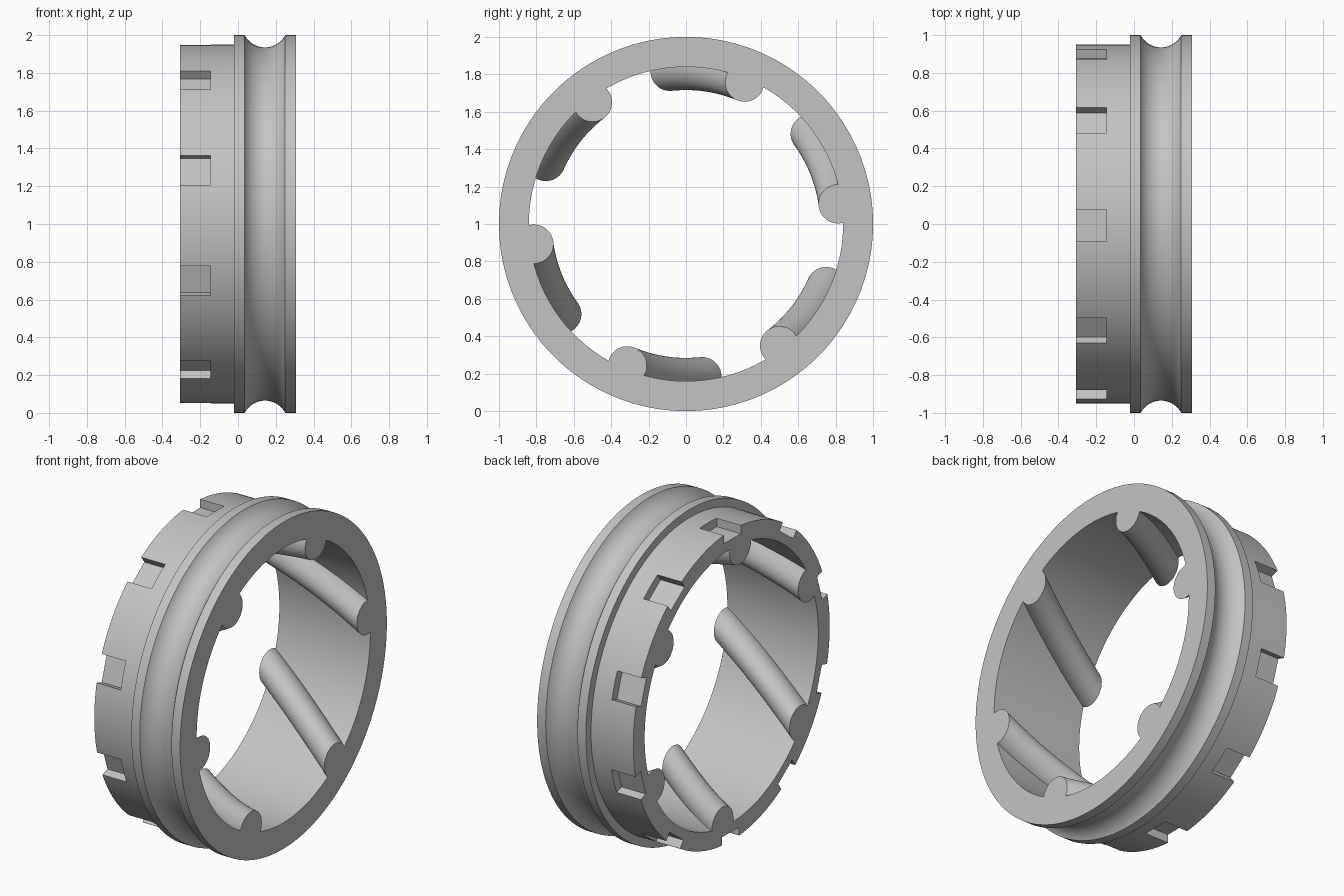
import bpy, bmesh
from math import sin, cos, pi, radians, sqrt, atan2, hypot
from mathutils import Matrix

cube = bpy.data.objects.get("Cube")
if cube:
    bpy.data.objects.remove(cube, do_unlink=True)

X0, X1 = -0.308, 0.308        # axial ends of the ring
BORE, COLLAR, FLANGE = 0.84, 0.95, 1.0
SEGMENTS = 180

grey = bpy.data.materials.new("plain_grey")
grey.use_nodes = True
colour = (0.55, 0.55, 0.55, 1)
grey.diffuse_color = colour
grey.node_tree.nodes["Principled BSDF"].inputs["Base Color"].default_value = colour


def make_object(name, bm):
    bmesh.ops.recalc_face_normals(bm, faces=bm.faces)
    mesh = bpy.data.meshes.new(name)
    bm.to_mesh(mesh)
    bm.free()
    mesh.materials.append(grey)
    obj = bpy.data.objects.new(name, mesh)
    bpy.context.collection.objects.link(obj)
    return obj


def activate(obj):
    bpy.ops.object.select_all(action='DESELECT')
    obj.select_set(True)
    bpy.context.view_layer.objects.active = obj


def loft(bm, sections, closed=False):
    """Skin a row of matching closed loops, capping the ends if open."""
    loops = [[bm.verts.new(p) for p in s] for s in sections]
    pairs = list(zip(loops, loops[1:]))
    if closed:
        pairs.append((loops[-1], loops[0]))
    for a, b in pairs:
        for i in range(len(a)):
            j = (i + 1) % len(a)
            bm.faces.new((a[i], a[j], b[j], b[i]))
    if not closed:
        bm.faces.new(loops[0])
        bm.faces.new(loops[-1])


# Ring body: collar, flange and round groove, revolved around x
g0, g1, depth = 0.035, 0.25, 0.065
half, mid = (g1 - g0) / 2, (g0 + g1) / 2
gr = (half ** 2 + depth ** 2) / (2 * depth)
sweep = atan2(half, gr - depth)
profile = [(X0, BORE), (X0, COLLAR), (-0.022, COLLAR), (-0.022, FLANGE)]
for i in range(25):
    a = -sweep + 2 * sweep * i / 24
    profile.append((mid + gr * sin(a), FLANGE - depth + gr - gr * cos(a)))
profile += [(X1, FLANGE), (X1, BORE)]

bm = bmesh.new()
angles = [2 * pi * i / SEGMENTS for i in range(SEGMENTS)]
loft(bm, [[(x, r * cos(t), 1 + r * sin(t)) for x, r in profile] for t in angles], True)
ring = make_object("ring_body", bm)

# Ten shallow notches in the collar edge
bm = bmesh.new()
for k in range(10):
    place = (Matrix.Translation((0, 0, 1))
             @ Matrix.Rotation(radians(90.5 + 36 * k), 4, 'X')
             @ Matrix.Translation((-0.27, 0.995, 0))
             @ Matrix.Diagonal((0.25, 0.2, 0.165, 1)))
    bmesh.ops.create_cube(bm, size=1, matrix=place)
cutter = make_object("notch_cutter", bm)
cutter.hide_render = True
cut = ring.modifiers.new("notches", 'BOOLEAN')
cut.operation = 'DIFFERENCE'
cut.solver = 'EXACT'
cut.object = cutter
activate(ring)
bpy.ops.object.modifier_apply(modifier=cut.name)
bpy.data.objects.remove(cutter, do_unlink=True)
bpy.ops.object.shade_smooth_by_angle(angle=radians(25))

# Six slanted round ribs inside the bore, trimmed within the wall
RIB_R, RIB_CENTRE, TWIST, STEPS = 0.104, 0.82, 28.5, 24


def rib_section(x, t):
    points = []
    for i in range(48):
        a = 2 * pi * i / 48
        u, v = RIB_CENTRE + RIB_R * cos(a), RIB_R * sin(a)
        trim = min(1, (BORE + 0.012) / hypot(u, v))
        u, v = u * trim, v * trim
        points.append((x, u * cos(t) - v * sin(t), 1 + u * sin(t) + v * cos(t)))
    return points


for k in range(6):
    bm = bmesh.new()
    loft(bm, [rib_section(X1 + (X0 - X1) * s / STEPS,
                          radians(7.5 + 60 * k + TWIST * s / STEPS))
              for s in range(STEPS + 1)])
    rib = make_object(f"inner_rib_{k + 1}", bm)
    activate(rib)
    bpy.ops.object.shade_smooth_by_angle(angle=radians(35))
